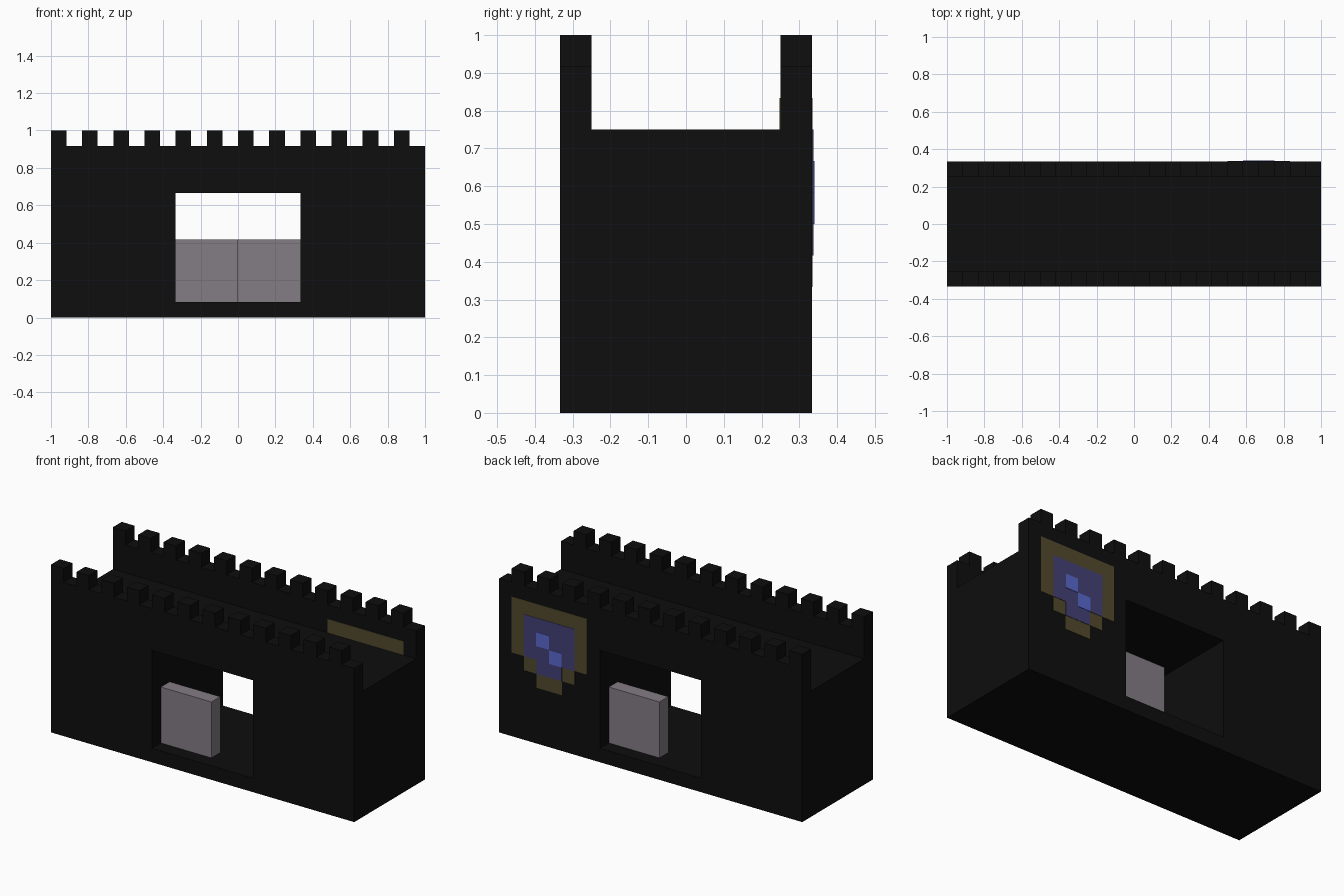
import bpy
import bmesh

cube = bpy.data.objects.get("Cube")
if cube:
    bpy.data.objects.remove(cube, do_unlink=True)

U = 1 / 12  # one building block


def material(name, srgb):
    col = [(c / 255 / 12.92) if c < 11 else ((c / 255 + 0.055) / 1.055) ** 2.4 for c in srgb]
    m = bpy.data.materials.new(name)
    m.use_nodes = True
    m.diffuse_color = (*col, 1)
    bsdf = m.node_tree.nodes["Principled BSDF"]
    bsdf.inputs["Base Color"].default_value = (*col, 1)
    bsdf.inputs["Roughness"].default_value = 0.9
    return m


BLACK = material("black stone", (14, 14, 14))
GREY = material("grey door", (132, 125, 132))
OLIVE = material("olive", (82, 74, 44))
PURPLE = material("purple", (68, 65, 118))
BLUE = material("blue", (90, 106, 206))


def prism(name, outline, y0, y1, mat):
    """Extrude an x-z outline (in blocks) from y0 to y1."""
    bm = bmesh.new()
    face = bm.faces.new([bm.verts.new((x * U, y0 * U, z * U)) for x, z in outline])
    ext = bmesh.ops.extrude_face_region(bm, geom=[face])
    moved = [v for v in ext["geom"] if isinstance(v, bmesh.types.BMVert)]
    bmesh.ops.translate(bm, verts=moved, vec=(0, (y1 - y0) * U, 0))
    bmesh.ops.recalc_face_normals(bm, faces=bm.faces)
    mesh = bpy.data.meshes.new(name)
    bm.to_mesh(mesh)
    bm.free()
    mesh.materials.append(mat)
    ob = bpy.data.objects.new(name, mesh)
    bpy.context.collection.objects.link(ob)
    return ob


def rect(x0, x1, z0, z1):
    return [(x0, z0), (x1, z0), (x1, z1), (x0, z1)]


def stepped(cx, top, steps):
    """Symmetric outline narrowing downwards; steps are (half width, bottom)."""
    right, z = [], top
    for half, bottom in steps:
        right += [(half, z), (half, bottom)]
        z = bottom
    return [(cx + h, z) for h, z in right] + [(cx - h, z) for h, z in reversed(right)]


# Main block with the gate passage cut straight through
body = prism("gatehouse_body", rect(-12, 12, 0, 9), -4, 4, BLACK)
cutter = prism("passage_cutter", rect(-4, 4, 1, 8), -5, 5, BLACK)
cutter.hide_render = True
cut = body.modifiers.new("passage", "BOOLEAN")
cut.operation = "DIFFERENCE"
cut.solver = "EXACT"
cut.object = cutter
bpy.context.view_layer.objects.active = body
bpy.ops.object.modifier_apply(modifier=cut.name)
bpy.data.objects.remove(cutter, do_unlink=True)

# Crenellated parapets along front and back
battlement = [(12, 9), (12, 11)]
for x in range(10, -13, -2):
    battlement += [(x + 1, 11), (x + 1, 12), (x, 12), (x, 11)]
battlement[-1] = (-12, 9)  # the end merlon runs flush down the corner
prism("front_parapet", battlement, -4, -3, BLACK)
prism("back_parapet", battlement, 3, 4, BLACK)

# Half-width doors, offset to opposite sides of the passage
prism("front_door", rect(-4, 0, 1, 5), -3, -2, GREY)
prism("back_door", rect(0, 4, 1, 5), 2, 3, GREY)

# Shield emblem on the back wall, as thin stacked plates
T = 0.025
prism("shield_border", stepped(8, 10, [(3, 6), (2, 5), (1, 4)]), 4, 4 + T, OLIVE)
prism("shield_field", stepped(8, 9, [(2, 6), (1, 5)]), 4, 4 + 2 * T, PURPLE)
prism("shield_gem_upper", rect(8, 9, 7, 8), 4, 4 + 3 * T, BLUE)
prism("shield_gem_lower", rect(7, 8, 6, 7), 4, 4 + 3 * T, BLUE)

# The top of the border shows on the inner side of the parapet
prism("shield_border_inside", rect(5, 11, 9, 10), 3 - T, 3, OLIVE)
